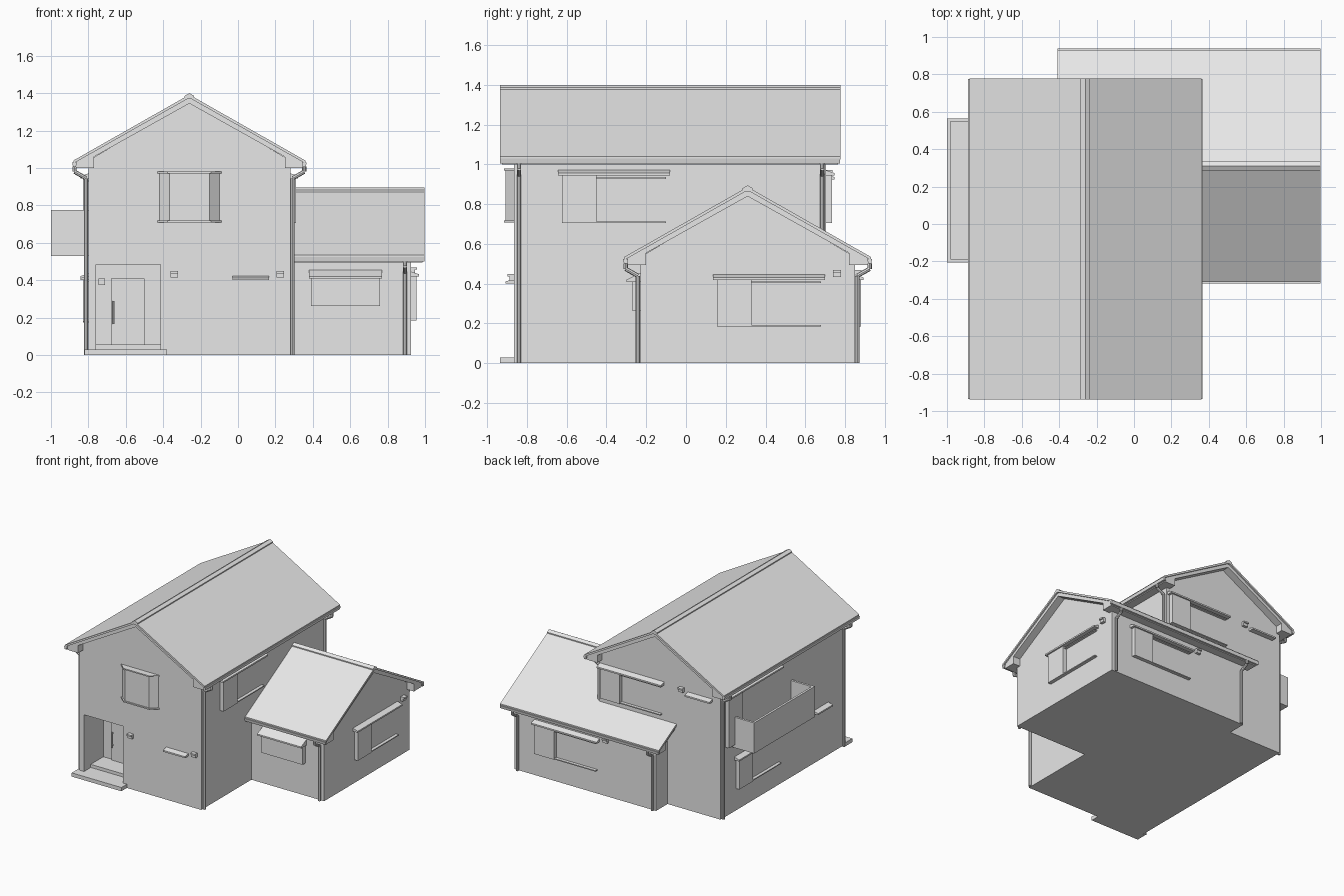
import bpy, bmesh, math
from mathutils import Vector

if "Cube" in bpy.data.objects:
    bpy.data.objects.remove(bpy.data.objects["Cube"])

mat = bpy.data.materials.new("plain light grey")
mat.diffuse_color = (0.8, 0.8, 0.8, 1)
mat.use_nodes = True
mat.node_tree.nodes["Principled BSDF"].inputs["Base Color"].default_value = mat.diffuse_color


def finish(name, bm):
    bmesh.ops.recalc_face_normals(bm, faces=bm.faces)
    me = bpy.data.meshes.new(name)
    bm.to_mesh(me)
    bm.free()
    me.materials.append(mat)
    ob = bpy.data.objects.new(name, me)
    bpy.context.collection.objects.link(ob)
    return ob


def extrude(name, pts, a, b, place):
    """Extrude a 2D profile from a to b; place(p, q, t) gives the 3D point."""
    bm = bmesh.new()
    lo = [bm.verts.new(place(p, q, a)) for p, q in pts]
    hi = [bm.verts.new(place(p, q, b)) for p, q in pts]
    bm.faces.new(lo)
    bm.faces.new(hi)
    for i in range(len(pts)):
        j = (i + 1) % len(pts)
        bm.faces.new((lo[i], lo[j], hi[j], hi[i]))
    return finish(name, bm)


def box(name, x0, x1, y0, y1, z0, z1):
    return extrude(name, [(x0, y0), (x1, y0), (x1, y1), (x0, y1)], z0, z1,
                   lambda p, q, t: (p, q, t))


def rod(name, points, r=0.011):
    for a, b in zip(points, points[1:]):
        a, b = Vector(a), Vector(b)
        bm = bmesh.new()
        bmesh.ops.create_cone(bm, cap_ends=True, segments=8, radius1=r, radius2=r,
                              depth=(b - a).length)
        rot = (b - a).to_track_quat('Z', 'Y').to_matrix().to_4x4()
        rot.translation = (a + b) / 2
        bmesh.ops.transform(bm, matrix=rot, verts=bm.verts)
        finish(name, bm)


# Gabled block: walls, roof slabs, barge boards, gutters and ridge cap
def mirror(half):
    return half + [(-p, q) for p, q in reversed(half) if p > 0]


def gabled(name, place, w0, w1, r0, r1, eave):
    def ex(part, pts, a, b):
        return extrude(name + part, [(p, q + eave) for p, q in pts], a, b, place)
    walls = ex("_walls", [(-0.54, -eave), (0.54, -eave), (0.54, 0.04), (0, 0.355), (-0.54, 0.04)], w0, w1)
    ex("_roof", mirror([(0, 0.392), (0.62, 0.04), (0.62, 0.024), (0, 0.375)]), r0, r1)
    ex("_eaves", mirror([(0, 0.38), (0.605, 0.036), (0.605, 0.0), (0.51, 0.0),
                         (0.51, 0.06), (0, 0.345)]), r0 + 0.012, r1 - 0.012)
    ex("_ridge_cap", mirror([(0, 0.40), (0.025, 0.386), (0.025, 0.37)]), r0, r1)
    for s in (-1, 1):
        ex("_gutter", [(s * 0.602, 0.03), (s * 0.627, 0.03), (s * 0.622, 0.006), (s * 0.606, 0.006)],
           r0 + 0.002, r1 - 0.002)
    return walls


def main_place(p, q, t):
    return (-0.26 + p, t, q)


def wing_place(p, q, t):
    return (t, 0.31 + p, q)


main = gabled("main", main_place, -0.865, 0.705, -0.937, 0.777, 1.0)
gabled("wing", wing_place, -0.33, 0.925, -0.41, 0.998, 0.495)


# Downpipes with a swan neck under the gutter
def downpipe(place, s, t, eave):
    pts = [(0.614, 0.008), (0.614, -0.02), (0.552, -0.055), (0.552, -eave)]
    rod("downpipe", [place(s * p, q + eave, t) for p, q in pts])


for s in (-1, 1):
    for t in (-0.84, 0.685):
        downpipe(main_place, s, t, 1.0)
    downpipe(wing_place, s, 0.893, 0.495)
downpipe(wing_place, 1, -0.305, 0.495)

# Porch recess, step, door
cutter = box("porch_cutter", -0.76, -0.415, -1.0, -0.62, 0.03, 0.485)
mod = main.modifiers.new("porch", 'BOOLEAN')
mod.operation = 'DIFFERENCE'
mod.solver = 'EXACT'
mod.object = cutter
bpy.context.view_layer.objects.active = main
bpy.ops.object.modifier_apply(modifier="porch")
bpy.data.objects.remove(cutter)
box("porch_step", -0.82, -0.38, -0.935, -0.85, 0, 0.03)
box("inner_step", -0.76, -0.415, -0.78, -0.61, 0.02, 0.055)
box("door", -0.68, -0.5, -0.632, -0.61, 0.055, 0.41)
rod("door_handle", [(-0.665, -0.65, 0.165), (-0.665, -0.65, 0.29)], 0.005)
for z in (0.18, 0.275):
    rod("handle_mount", [(-0.665, -0.65, z), (-0.665, -0.62, z)], 0.004)
box("porch_lamp", -0.745, -0.71, -0.645, -0.61, 0.375, 0.41)

# Wall frames: (distance out, height, along the wall) -> world
def wall(axis, pos, sign):
    if axis == 'x':
        return lambda d, z, t: (pos + sign * d, t, z)
    return lambda d, z, t: (t, pos + sign * d, z)


front, back = wall('y', -0.865, -1), wall('y', 0.705, 1)
left, right = wall('x', -0.80, -1), wall('x', 0.28, 1)
wing_front, wing_back = wall('y', -0.23, -1), wall('y', 0.85, 1)
wing_right = wall('x', 0.925, 1)


def plate(name, w, a, b, z0, z1, d):
    extrude(name, [(-0.01, z0), (d, z0), (d, z1), (-0.01, z1)], a, b, w)


def canopy(w, a, b, z0, z1, d):
    extrude("canopy", [(-0.01, z0), (d, z0), (d, z0 + 0.012), (0, z1), (-0.01, z1)], a, b, w)


# Sliding window: shutter box at end a, rails running to end b, canopy above
def shutter_window(w, a, b, z0, z1):
    s = 1 if b > a else -1
    plate("shutter_box", w, a, a + s * 0.175, z0, z1, 0.03)
    plate("top_rail", w, a + s * 0.175, b, z1 - 0.017, z1 - 0.009, 0.02)
    plate("bottom_rail", w, a + s * 0.175, b, z0, z0 + 0.008, 0.025)
    canopy(w, a - s * 0.02, b + s * 0.02, z1, z1 + 0.026, 0.042)


shutter_window(right, -0.625, -0.10, 0.705, 0.945)
shutter_window(wing_right, 0.155, 0.68, 0.185, 0.42)
shutter_window(wing_back, 0.73, 0.19, 0.185, 0.42)
shutter_window(back, 0.25, -0.28, 0.705, 0.945)
shutter_window(left, 0.51, -0.03, 0.175, 0.41)
shutter_window(left, 0.64, -0.02, 0.555, 0.945)

# Narrow canopies and small wall lamps
canopy(front, -0.03, 0.165, 0.40, 0.422, 0.042)
canopy(left, -0.66, -0.47, 0.40, 0.422, 0.042)
canopy(back, -0.73, -0.51, 0.925, 0.947, 0.042)
for w, t, z in ((front, -0.34, 0.43), (front, 0.225, 0.43), (wing_right, 0.76, 0.45),
                (wing_back, 0.11, 0.45), (back, -0.46, 0.955)):
    plate("wall_lamp", w, t - 0.02, t + 0.02, z - 0.016, z + 0.016, 0.022)
    plate("lamp_hood", w, t - 0.02, t + 0.02, z + 0.006, z + 0.018, 0.032)

# Angled bay window upstairs at the front
def bay(name, g, z0, z1):
    pts = [(-0.43 - g, -0.86), (-0.37 - g, -0.91 - g), (-0.15 + g, -0.91 - g), (-0.09 + g, -0.86)]
    extrude(name, pts, z0, z1, lambda p, q, t: (p, q, t))


bay("bay_window", -0.003, 0.715, 0.975)
for z in (0.708, 0.97):
    bay("bay_trim", 0.006, z, z + 0.01)

# Box window on the wing front
plate("box_window", wing_front, 0.39, 0.76, 0.262, 0.415, 0.038)
canopy(wing_front, 0.38, 0.77, 0.408, 0.455, 0.07)

# Balcony
box("balcony_floor", -1.0, -0.79, -0.205, 0.565, 0.53, 0.56)
box("balcony_front", -1.0, -0.982, -0.205, 0.565, 0.555, 0.775)
for y in (-0.205, 0.547):
    box("balcony_side", -0.99, -0.79, y, y + 0.018, 0.555, 0.775)
